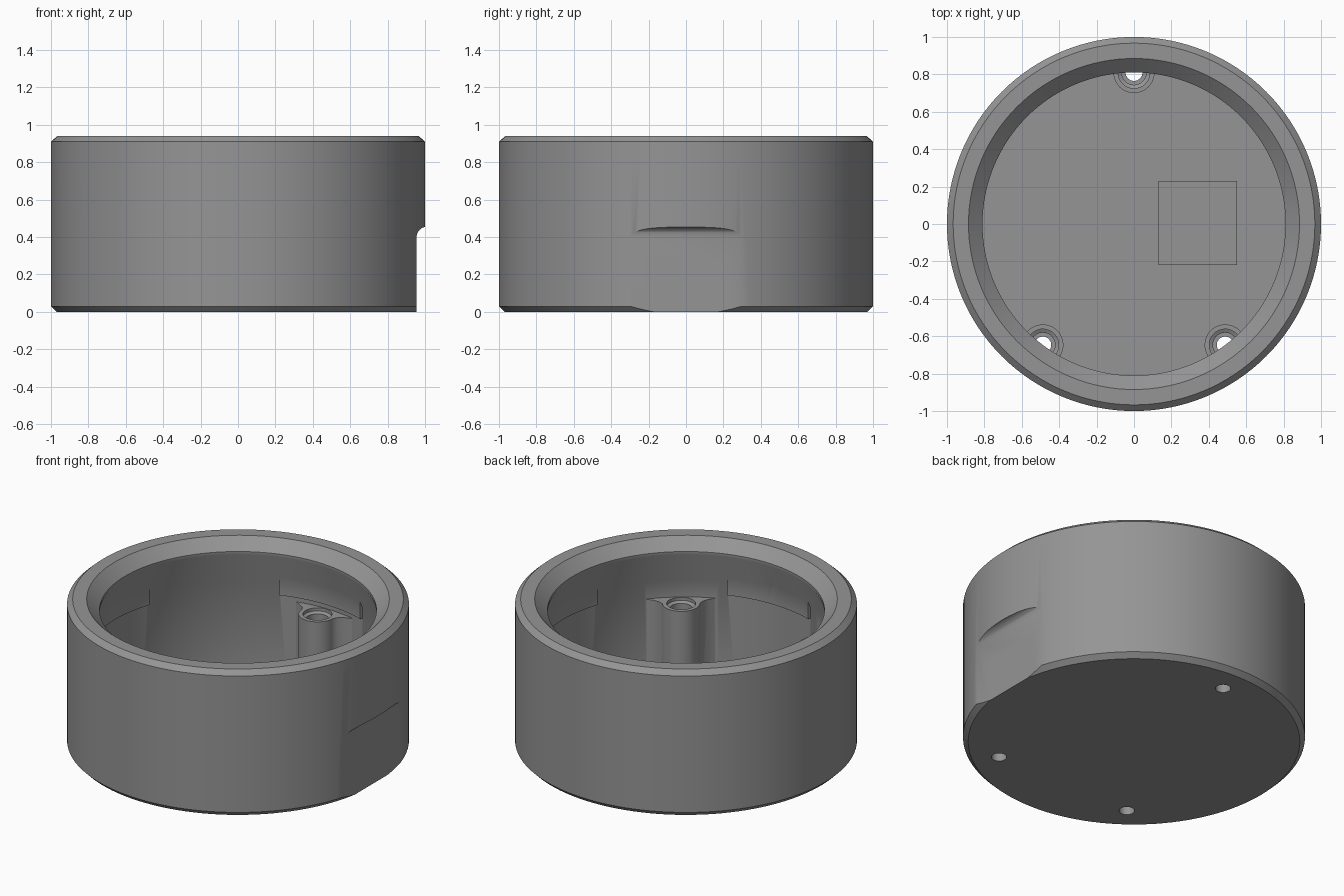
import bpy, bmesh, math
from mathutils import Matrix

if "Cube" in bpy.data.objects:
    bpy.data.objects.remove(bpy.data.objects["Cube"])

grey = bpy.data.materials.new("mid_grey")
grey.diffuse_color = (0.3, 0.3, 0.3, 1)
grey.use_nodes = True
grey.node_tree.nodes["Principled BSDF"].inputs["Base Color"].default_value = grey.diffuse_color


def finish(bm, name):
    bmesh.ops.recalc_face_normals(bm, faces=bm.faces)
    me = bpy.data.meshes.new(name)
    bm.to_mesh(me)
    bm.free()
    ob = bpy.data.objects.new(name, me)
    bpy.context.collection.objects.link(ob)
    me.materials.append(grey)
    return ob


def lathe(name, profile, steps):
    """Spin an (r, z) profile that starts and ends on the axis."""
    bm = bmesh.new()
    vs = [bm.verts.new((r, 0, z)) for r, z in profile]
    es = [bm.edges.new(p) for p in zip(vs, vs[1:])]
    bmesh.ops.spin(bm, geom=vs + es, cent=(0, 0, 0), axis=(0, 0, 1),
                   angle=math.tau, steps=steps, use_merge=True)
    bmesh.ops.remove_doubles(bm, verts=bm.verts, dist=1e-5)
    return finish(bm, name)


def prism(name, pts, lo, hi, matrix=Matrix()):
    """Extrude a flat outline from z=lo to z=hi, then place it."""
    bm = bmesh.new()
    face = bm.faces.new([bm.verts.new((x, y, lo)) for x, y in pts])
    new = bmesh.ops.extrude_face_region(bm, geom=[face])["geom"]
    bmesh.ops.translate(bm, vec=(0, 0, hi - lo),
                        verts=[g for g in new if isinstance(g, bmesh.types.BMVert)])
    bm.transform(matrix)
    return finish(bm, name)


def combine(target, tool, operation):
    mod = target.modifiers.new(operation.lower(), 'BOOLEAN')
    mod.operation, mod.solver, mod.object = operation, 'EXACT', tool
    bpy.context.view_layer.objects.active = target
    bpy.ops.object.modifier_apply(modifier=mod.name)
    bpy.data.objects.remove(tool)


def arc(cx, cy, r, a0, a1, n):
    return [(cx + r * math.cos(math.radians(a0 + (a1 - a0) * i / n)),
             cy + r * math.sin(math.radians(a0 + (a1 - a0) * i / n)))
            for i in range(n + 1)]


def turn(deg):
    return Matrix.Rotation(math.radians(deg), 4, 'Z')


# Round open housing: chamfered outside, inward lip with sloped underside
housing = lathe("housing", [
    (0, 0), (0.97, 0), (1, 0.03), (1, 0.91), (0.967, 0.94), (0.885, 0.94),
    (0.81, 0.87), (0.81, 0.85), (0.90, 0.64), (0.90, 0.08), (0, 0.08)], 128)

# Screw posts that flare into the wall
flare = [(0.835, 0.125), (0.86, 0.16), (0.875, 0.2), (0.93, 0.225)]
outline = (arc(0.81, 0, 0.11, 90, 270, 24) + [(u, -v) for u, v in flare]
           + flare[::-1])
post_angles = (90, -127, -53)
for a in post_angles:
    combine(housing, prism("post", outline, 0.04, 0.535, turn(a)), 'UNION')

# Raised pads inside the wall under the lip
for a in (0, 90, 180, 270):
    pad = arc(0, 0, 0.882, -19, 19, 16) + arc(0, 0, 0.95, 19, -19, 16)
    combine(housing, prism("wall_pad", pad, 0.57, 0.72, turn(a)), 'UNION')

# Raised block on the floor
block = [(0.13, -0.22), (0.55, -0.22), (0.55, 0.23), (0.13, 0.23)]
combine(housing, prism("floor_block", block, 0.04, 0.16), 'UNION')

# Stepped screw holes through the posts
for a in post_angles:
    hole = lathe("screw_hole", [(0, -0.1), (0.045, -0.1), (0.045, 0.44),
                                (0.066, 0.44), (0.066, 0.505), (0.085, 0.515),
                                (0.085, 0.56), (0, 0.56)], 32)
    hole.data.transform(turn(a) @ Matrix.Translation((0.81, 0, 0)))
    combine(housing, hole, 'DIFFERENCE')

# Maps outline (x, z) to the world and extrudes along -y
upright = Matrix.Rotation(math.pi / 2, 4, 'X')
flat = [(0.955, -0.1)] + arc(1.01, 0.4, 0.055, 180, 90, 10) + [(1.2, 0.455), (1.2, -0.1)]
combine(housing, prism("side_flat", flat, -0.6, 0.6, upright), 'DIFFERENCE')

# Rounded port through the flat
port = arc(0.12, 0.178, 0.088, -90, 90, 16) + arc(-0.12, 0.178, 0.088, 90, 270, 16)
to_side = Matrix(((0, 0, 1, 0), (1, 0, 0, 0), (0, 1, 0, 0), (0, 0, 0, 1)))
combine(housing, prism("port", port, 0.7, 1.2, to_side), 'DIFFERENCE')

# Small rectangular slot through the wall
slot = [(0.8, -0.14), (1.2, -0.14), (1.2, 0.14), (0.8, 0.14)]
combine(housing, prism("slot", slot, 0.58, 0.68, turn(-154)), 'DIFFERENCE')

# Smooth curved walls, crisp edges
bpy.ops.object.select_all(action='DESELECT')
housing.select_set(True)
bpy.context.view_layer.objects.active = housing
bpy.ops.object.shade_smooth_by_angle(angle=math.radians(28))
